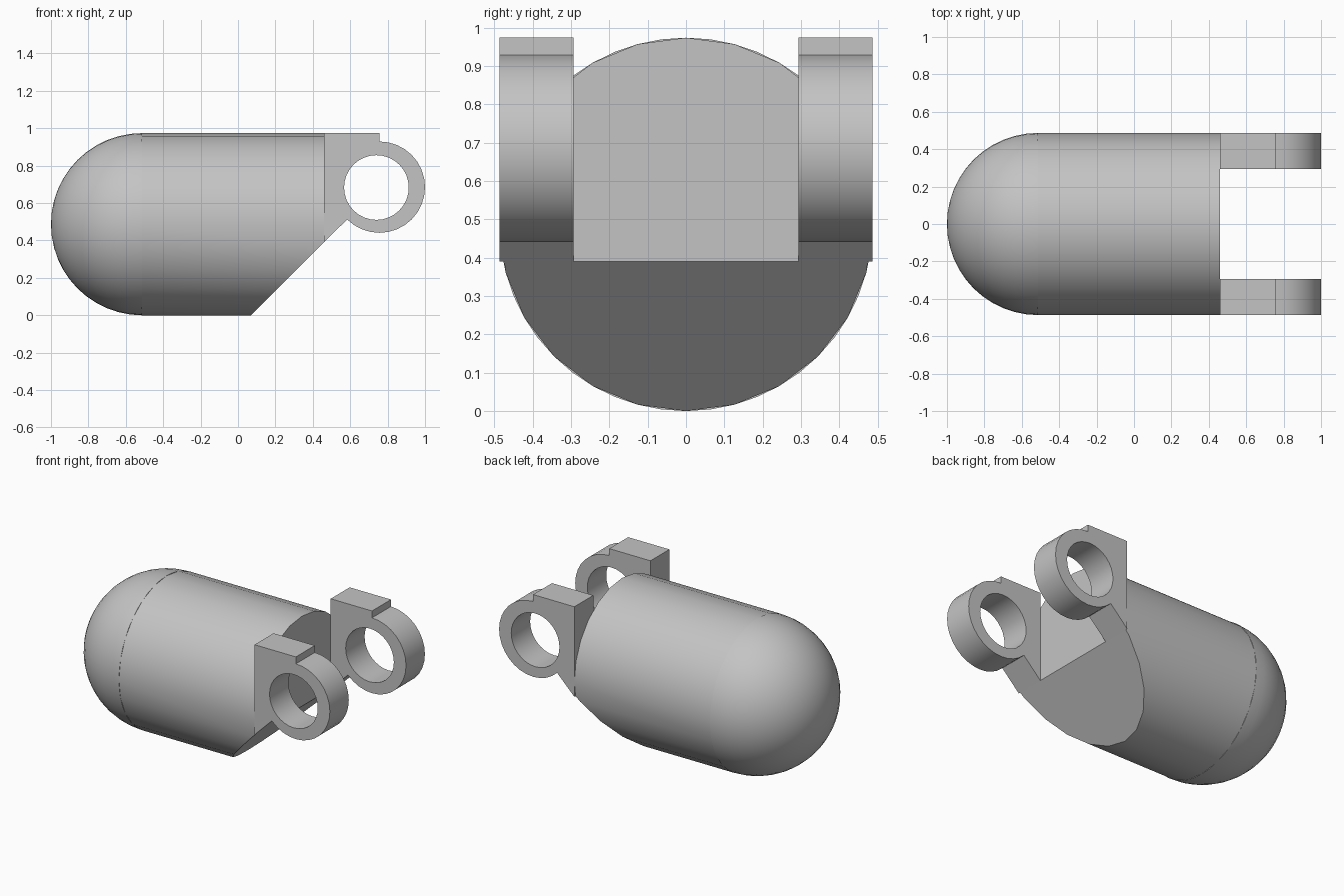
import bpy, bmesh, math
from mathutils import Matrix, Vector

cube = bpy.data.objects.get("Cube")
if cube:
    bpy.data.objects.remove(cube, do_unlink=True)

R = 0.487            # body radius and axis height
DOME_X = -0.513      # where the dome meets the barrel
END_X = 0.46         # flat end of the barrel
LUG_Y = 0.293        # inner face of each lug

grey = bpy.data.materials.new("light grey")
grey.use_nodes = True
grey.diffuse_color = (0.55, 0.55, 0.55, 1)
grey.node_tree.nodes["Principled BSDF"].inputs["Base Color"].default_value = grey.diffuse_color


def finish(name, bm):
    bmesh.ops.remove_doubles(bm, verts=bm.verts, dist=1e-5)
    bmesh.ops.recalc_face_normals(bm, faces=bm.faces)
    mesh = bpy.data.meshes.new(name)
    bm.to_mesh(mesh)
    bm.free()
    mesh.materials.append(grey)
    obj = bpy.data.objects.new(name, mesh)
    bpy.context.collection.objects.link(obj)
    bpy.ops.object.select_all(action='DESELECT')
    obj.select_set(True)
    bpy.context.view_layer.objects.active = obj
    bpy.ops.object.shade_smooth_by_angle(angle=math.radians(30))
    return obj


def slice_off(bm, point, normal):
    """Remove everything on the normal side of a plane and cap the cut."""
    cut = bmesh.ops.bisect_plane(bm, geom=bm.verts[:] + bm.edges[:] + bm.faces[:],
                                 plane_co=point, plane_no=normal, clear_outer=True)
    edges = [e for e in cut["geom_cut"] if isinstance(e, bmesh.types.BMEdge)]
    bmesh.ops.contextual_create(bm, geom=edges)


along_x = Matrix.Rotation(math.pi / 2, 4, 'Y')

# Barrel with a slanted underside
bm = bmesh.new()
middle = Matrix.Translation(((DOME_X + END_X) / 2, 0, R))
bmesh.ops.create_cone(bm, cap_ends=True, segments=24, radius1=R, radius2=R,
                      depth=END_X - DOME_X, matrix=middle @ along_x)
slice_off(bm, Vector((0.07, 0, 0)), Vector((1, 0, -1)).normalized())
finish("barrel", bm)

# Rounded end
bm = bmesh.new()
bmesh.ops.create_uvsphere(bm, u_segments=48, v_segments=24, radius=R,
                          matrix=Matrix.Translation((DOME_X, 0, R)) @ along_x)
slice_off(bm, Vector((DOME_X, 0, R)), Vector((1, 0, 0)))
finish("dome", bm)


def arc(cx, cz, radius, start, end, steps):
    angles = [math.radians(start + (end - start) * i / steps) for i in range(steps + 1)]
    return [(cx + radius * math.cos(a), cz + radius * math.sin(a)) for a in angles]


# Lug outline: square shoulder, round eye, slanted lower edge
outline = [(END_X, 0.39), (END_X, 2 * R), (0.756, 2 * R)]
outline += arc(0.756, 0.685, 0.244, 90, -135, 20)
hole = arc(0.74, 0.683, 0.173, 0, 360, 32)[:-1]


def lug(name, y):
    curve = bpy.data.curves.new(name + "_outline", 'CURVE')
    curve.dimensions = '2D'
    curve.fill_mode = 'BOTH'
    curve.extrude = (R - LUG_Y) / 2
    for loop in (outline, hole):
        spline = curve.splines.new('POLY')
        spline.points.add(len(loop) - 1)
        for point, (x, z) in zip(spline.points, loop):
            point.co = (x, z, 0, 1)
        spline.use_cyclic_u = True
    helper = bpy.data.objects.new(name + "_outline", curve)
    mesh = bpy.data.meshes.new_from_object(helper)
    bm = bmesh.new()
    bm.from_mesh(mesh)
    bpy.data.objects.remove(helper)
    bpy.data.curves.remove(curve)
    bpy.data.meshes.remove(mesh)
    bm.transform(Matrix.Translation((0, y, 0)) @ Matrix.Rotation(math.pi / 2, 4, 'X'))
    for f in bm.faces:
        f.material_index = 0
    finish(name, bm)


# Pair of hinge lugs
for name, side in (("front_lug", -1), ("back_lug", 1)):
    lug(name, side * (R + LUG_Y) / 2)
